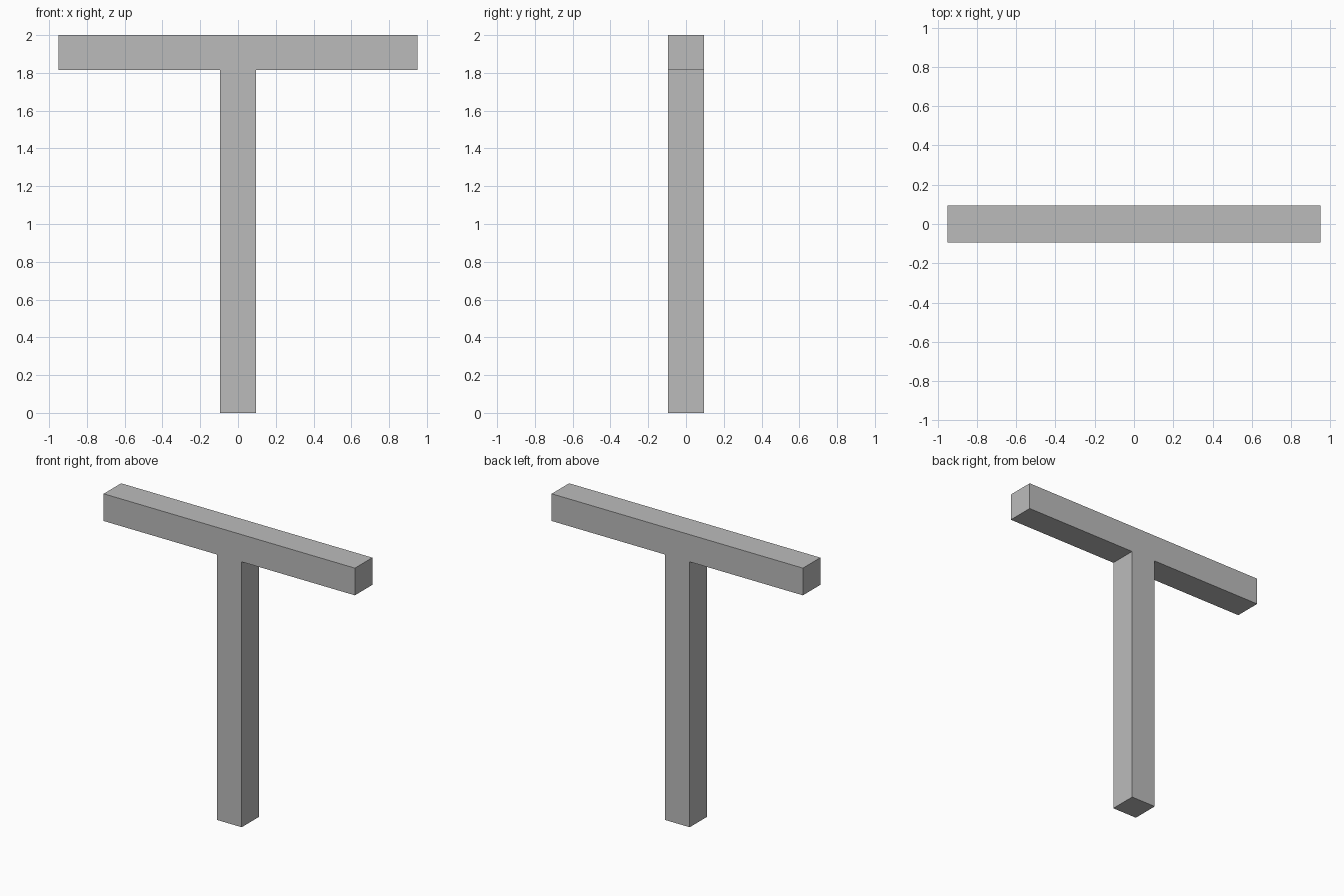
import bpy
import bmesh

cube = bpy.data.objects.get("Cube")
if cube:
    bpy.data.objects.remove(cube, do_unlink=True)

HALF = 0.094        # half thickness of the beams
SPAN = 0.95         # half length of the crossbar
TOP, UNDER = 2.0, 1.814

# Plain grey material
grey = bpy.data.materials.new("grey")
grey.use_nodes = True
colour = (0.5, 0.5, 0.5, 1)
grey.diffuse_color = colour
grey.node_tree.nodes["Principled BSDF"].inputs["Base Color"].default_value = colour

# Post and crossbar as one T profile, mirrored from its right half
half = [(HALF, 0), (HALF, UNDER), (SPAN, UNDER), (SPAN, TOP)]
profile = half + [(-x, z) for x, z in reversed(half)]

bm = bmesh.new()
face = bm.faces.new([bm.verts.new((x, -HALF, z)) for x, z in profile])
extruded = bmesh.ops.extrude_face_region(bm, geom=[face])
moved = [v for v in extruded["geom"] if isinstance(v, bmesh.types.BMVert)]
bmesh.ops.translate(bm, verts=moved, vec=(0, 2 * HALF, 0))
bmesh.ops.recalc_face_normals(bm, faces=bm.faces)

mesh = bpy.data.meshes.new("post_with_crossbar")
bm.to_mesh(mesh)
bm.free()
mesh.materials.append(grey)
bpy.context.collection.objects.link(bpy.data.objects.new("post_with_crossbar", mesh))
